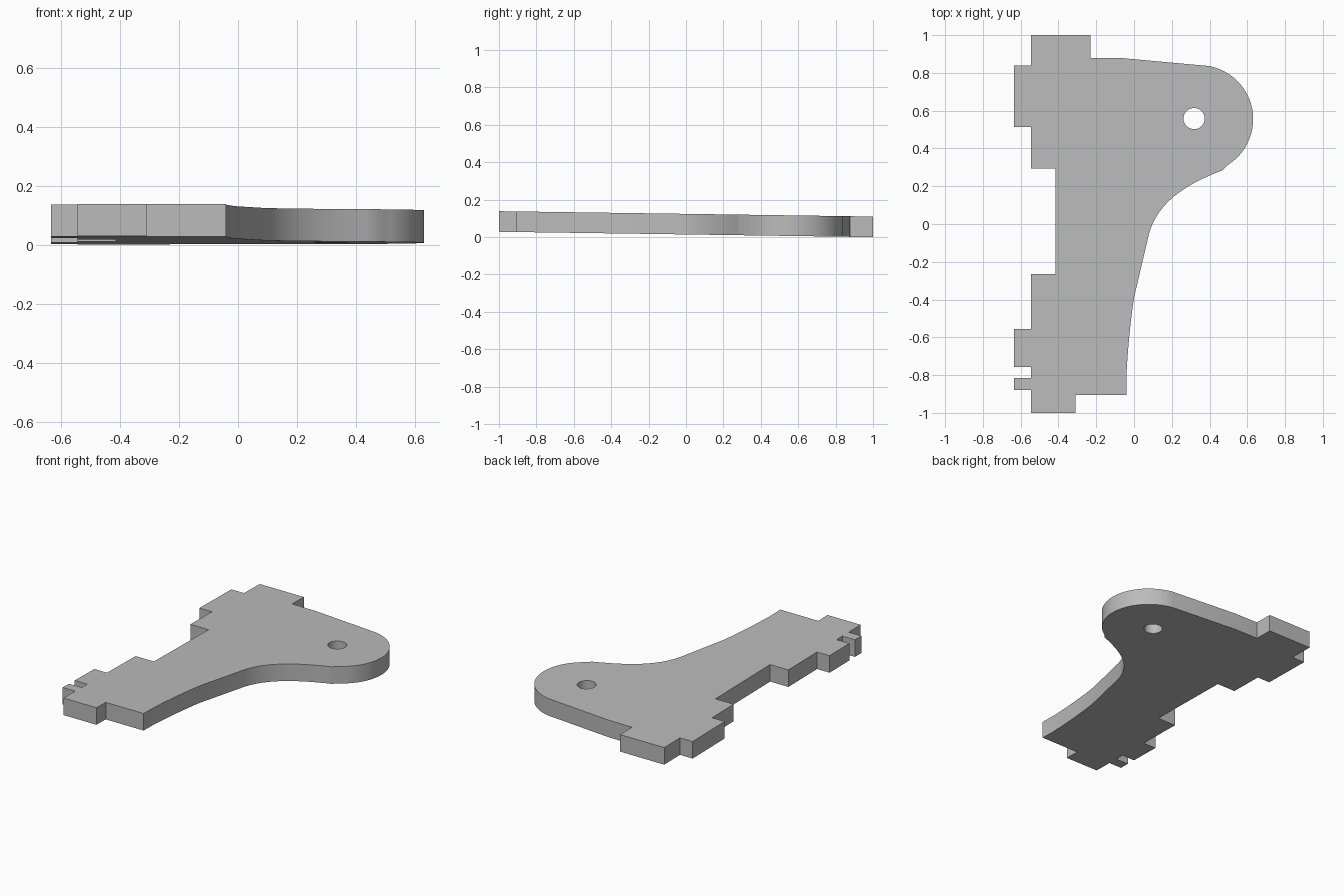
import bpy, bmesh, math
from mathutils import Vector
from mathutils.geometry import interpolate_bezier

cube = bpy.data.objects.get("Cube")
if cube:
    bpy.data.objects.remove(cube, do_unlink=True)

THICKNESS = 0.11
TILT = 0.0143     # the plate drops gently towards the back


def arc(cx, cy, radius, start, end, steps):
    angles = [math.radians(start + (end - start) * i / steps) for i in range(steps + 1)]
    return [(cx + radius * math.cos(a), cy + radius * math.sin(a)) for a in angles]


def bezier(a, ha, hb, b, steps):
    pts = interpolate_bezier(*(Vector((*p, 0)) for p in (a, ha, hb, b)), steps)
    return [(p.x, p.y) for p in pts]


# Outline, counter-clockwise: foot, swept edge, rounded head
OUTER, EDGE, NOTCH = -0.635, -0.545, -0.415
outline = [(EDGE, -1), (-0.31, -1), (-0.31, -0.905), (-0.04, -0.905)]
outline += bezier((-0.04, -0.8), (-0.034, -0.67), (-0.02, -0.52), (0, -0.39), 6)
outline += bezier((0.08, -0.05), (0.13, 0.13), (0.3, 0.22), (0.47, 0.285), 14)
outline += arc(0.345, 0.555, 0.286, -58, 80, 28)
outline += [(-0.06, 0.878), (-0.23, 0.88), (-0.23, 1), (EDGE, 1)]

# Tabs and notch down the straight edge: (x, upper y, lower y)
for x, top, bottom in [(OUTER, 0.84, 0.513), (NOTCH, 0.293, -0.265),
                       (OUTER, -0.557, -0.757), (OUTER, -0.815, -0.88)]:
    outline += [(EDGE, top), (x, top), (x, bottom), (EDGE, bottom)]

hole = arc(0.318, 0.558, 0.056, 0, 360, 32)[:-1]

# Fill the outline around the hole and thicken it
bm = bmesh.new()
edges = []
for loop in (outline, hole):
    verts = [bm.verts.new((x, y, TILT * (1 - y))) for x, y in loop]
    edges += [bm.edges.new((v, verts[i - 1])) for i, v in enumerate(verts)]
bmesh.ops.triangle_fill(bm, edges=edges, use_beauty=True, normal=(0, 0, 1))
solid = bmesh.ops.extrude_face_region(bm, geom=bm.faces[:], use_keep_orig=True)
bmesh.ops.translate(bm, vec=(0, 0, THICKNESS),
                    verts=[g for g in solid["geom"] if isinstance(g, bmesh.types.BMVert)])
bmesh.ops.recalc_face_normals(bm, faces=bm.faces[:])

mesh = bpy.data.meshes.new("bracket_plate")
bm.to_mesh(mesh)
bm.free()
plate = bpy.data.objects.new("bracket_plate", mesh)
bpy.context.collection.objects.link(plate)

# Plain grey material
grey = bpy.data.materials.new("plain_grey")
grey.use_nodes = True
grey.diffuse_color = (0.5, 0.5, 0.5, 1)
grey.node_tree.nodes["Principled BSDF"].inputs["Base Color"].default_value = grey.diffuse_color
mesh.materials.append(grey)

bpy.context.view_layer.objects.active = plate
plate.select_set(True)
bpy.ops.object.shade_smooth_by_angle(angle=math.radians(30))
